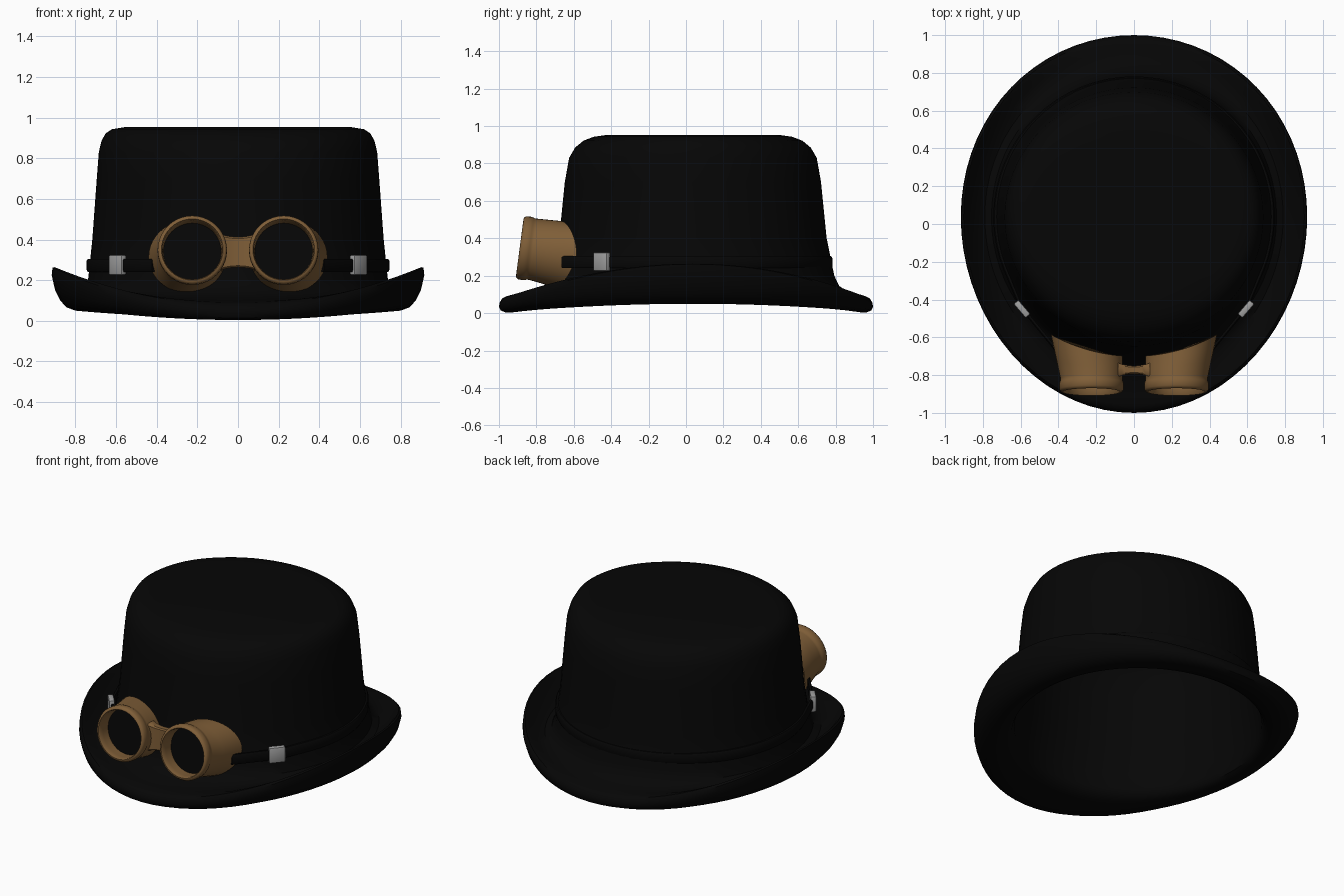
import bpy, bmesh, math
from mathutils import Vector

if "Cube" in bpy.data.objects:
    bpy.data.objects.remove(bpy.data.objects["Cube"])


def material(name, rgb):
    m = bpy.data.materials.new(name)
    m.diffuse_color = (*rgb, 1)
    m.use_nodes = True
    m.node_tree.nodes["Principled BSDF"].inputs["Base Color"].default_value = m.diffuse_color
    return m


BLACK = material("black felt", (0.0018, 0.0018, 0.0018))
BROWN = material("brown leather", (0.212, 0.112, 0.039))
STEEL = material("grey metal", (0.35, 0.35, 0.35))


def finish(name, bm, mat, angle=40):
    bmesh.ops.recalc_face_normals(bm, faces=bm.faces)
    me = bpy.data.meshes.new(name)
    bm.to_mesh(me)
    bm.free()
    ob = bpy.data.objects.new(name, me)
    bpy.context.collection.objects.link(ob)
    me.materials.append(mat)
    bpy.ops.object.select_all(action='DESELECT')
    bpy.context.view_layer.objects.active = ob
    ob.select_set(True)
    bpy.ops.object.shade_smooth_by_angle(angle=math.radians(angle))
    return ob


def loft(name, rings, mat, angle=40):
    """Skin a list of closed point loops and cap both ends."""
    bm = bmesh.new()
    loops = [[bm.verts.new(p) for p in r] for r in rings]
    n = len(loops[0])
    for a, b in zip(loops, loops[1:]):
        for i in range(n):
            j = (i + 1) % n
            bm.faces.new((a[i], a[j], b[j], b[i]))
    bm.faces.new(loops[0])
    bm.faces.new(loops[-1])
    return finish(name, bm, mat, angle)


def angles(n):
    return [2 * math.pi * i / n for i in range(n)]


CY = .037  # crown centre along y

# Crown profile: half width, half depth, height
crown = [(.56, .46, .953), (.62, .53, .943), (.652, .585, .922), (.672, .63, .885),
         (.685, .662, .83), (.695, .685, .70), (.717, .715, .40), (.738, .757, .20)]
# Brim profile: half width, half depth, height at front and back, height at sides
brim = [(.755, .79, .145, .15), (.79, .85, .112, .135), (.84, .92, .098, .17),
        (.88, .96, .09, .235), (.902, .983, .078, .264), (.913, .996, .057, .262),
        (.917, 1.0, .034, .225), (.90, .99, .014, .15), (.875, .965, .004, .10),
        (.845, .93, .004, .067), (.80, .87, .014, .05), (.755, .80, .03, .05),
        (.73, .76, .05, .065), (.718, .738, .09, .10)]
# Hollow inside follows the crown at a constant felt thickness
FELT = .024
lining = [(rx - FELT, ry - FELT, z - FELT) for rx, ry, z in reversed(crown)]


def hat_ring(rx, ry, zf, zs):
    # rings are centred on the crown near it and drift to y = 0 at the brim edge
    cy = CY * min(1, max(0, (.95 - ry) / .2))
    out = []
    for a in angles(72):
        c2 = math.cos(a) ** 2
        out.append((rx * math.cos(a), cy + (CY - cy) * c2 + ry * math.sin(a), zf + (zs - zf) * c2))
    return out


loft("hat", [hat_ring(rx, ry, z, z) for rx, ry, z in crown] + [hat_ring(*s) for s in brim]
     + [hat_ring(rx, ry, z, z) for rx, ry, z in lining], BLACK)

# Strap running round the back of the crown to both eyecups
path = [(-.415, -.66), (-.60, -.435)]
for i in range(41):
    a = math.radians(202 - 224 * i / 40)
    path.append((.735 * math.cos(a), CY + .735 * math.sin(a)))
path += [(.60, -.435), (.415, -.66)]
strap = []
for i, (x, y) in enumerate(path):
    p, q = path[max(i - 1, 0)], path[min(i + 1, len(path) - 1)]
    t = Vector((q[0] - p[0], q[1] - p[1])).normalized()
    # path runs clockwise, so a negative offset points outward
    strap.append([(x - t.y * o, y + t.x * o, z) for o, z in
                  ((-.008, .24), (.004, .24), (.01, .25), (.01, .295), (.004, .305), (-.008, .305))])
loft("strap", strap, BLACK)

TILT = math.radians(7.5)
BACK = Vector((0, math.cos(TILT), -math.sin(TILT)))
UP = Vector((0, math.sin(TILT), math.cos(TILT)))


def eyecup(side, label):
    centre = Vector((side * .225, -.883, .35))

    def ring(r, depth):
        return [centre + BACK * depth + Vector((side * r * math.cos(a), 0, 0))
                + UP * r * math.sin(a) for a in angles(40)]

    # rear opening shaped to the curve of the crown
    rear = []
    for a in angles(40):
        x, s = .25 + .19 * math.cos(a), math.sin(a)
        y = -.70 * math.sqrt(1 - (x / .8) ** 2) - .035 * max(0, -s)
        rear.append(Vector((side * x, y, .315 + .177 * s)))
    neck = ring(.165, .065)

    def blend(t):
        return [p.lerp(q, t) for p, q in zip(neck, rear)]

    # inner wall, rounded lip, then the flared body
    rings = [ring(.142, .09), ring(.145, .03), ring(.147, .003), ring(.152, -.006),
             ring(.162, -.004), ring(.170, .008), ring(.171, .03), ring(.169, .045),
             ring(.165, .052), neck, blend(.35), blend(.7), rear]
    loft(label + "_eyecup", rings, BROWN, 50)
    # dark lens set into the cup
    loft(label + "_lens", [ring(.144, .081), ring(.144, .089)], BLACK)


def buckle(side, label):
    # rounded metal slider wrapped round the strap
    bm = bmesh.new()
    bmesh.ops.create_cube(bm, size=1)
    t = Vector((side * .65, .76, 0))
    n = Vector((side * .76, -.65, 0))
    for v in bm.verts:
        x, y, z = v.co
        v.co = (Vector((side * .593, -.45, .275)) + t * x * .098
                + n * y * .034 + Vector((0, 0, z * .1)))
    bmesh.ops.recalc_face_normals(bm, faces=bm.faces)
    bmesh.ops.bevel(bm, geom=bm.edges[:], offset=.008, segments=2, profile=.5, affect='EDGES')
    finish(label + "_buckle", bm, STEEL)


for side, label in ((-1, "left"), (1, "right")):
    eyecup(side, label)
    buckle(side, label)

# Bridge joining the eyecups, flared at both ends
bridge = []
for i in range(-4, 5):
    x, f = i * .021, (abs(i) / 4) ** 2
    h, d = .074 + .014 * f, .021 + .015 * f
    bridge.append([(x, -.772 + d * cy, .338 + h * cz) for cy, cz in
                   ((-1, -.9), (-.7, -1), (.7, -1), (1, -.9), (1, .9), (.7, 1), (-.7, 1), (-1, .9))])
loft("bridge", bridge, BROWN)
